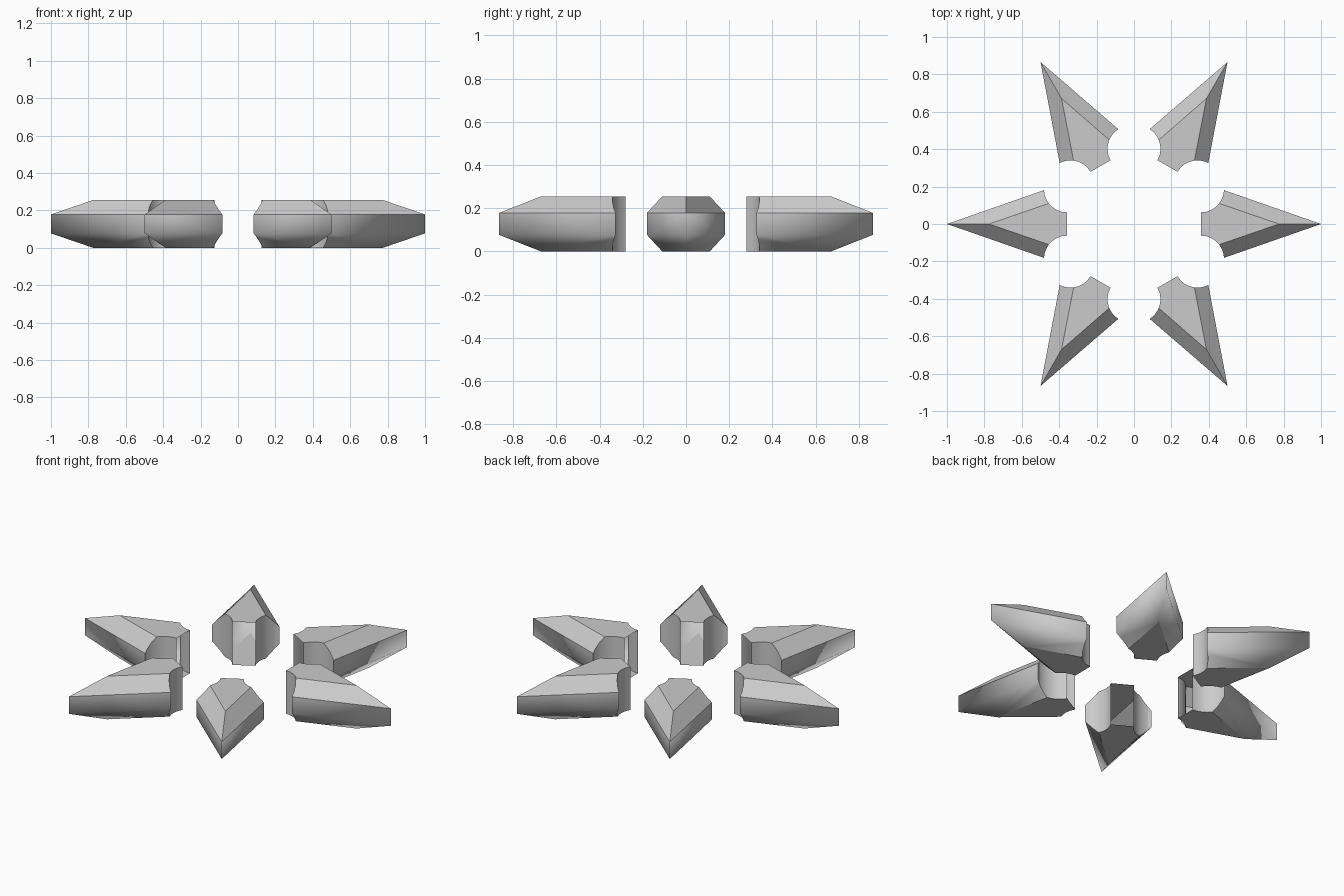
import bpy, bmesh
from math import cos, sin, pi

if "Cube" in bpy.data.objects:
    bpy.data.objects.remove(bpy.data.objects["Cube"])

H = 0.255            # total height
Z1, Z2 = 0.077, 0.178  # vertical wall band between the bevels
PLATE_Y = 0.11       # half width of the flat top and bottom
CX, CY, R = 0.358, 0.185, 0.123  # scallop circle at the inner end


def scallop():
    """Concave inner-end outline: (x, y, top z), outer corner to inner opening."""
    pts = []
    for y in (CY - 0.004, 0.16, 0.135, PLATE_Y):
        x = CX + (R * R - (CY - y) ** 2) ** 0.5
        pts.append((x, y, Z2 + (H - Z2) * (CY - 0.004 - y) / (CY - 0.004 - PLATE_Y)))
    for a in (50, 62, 76, 90):
        t = a * pi / 180
        pts.append((CX + R * cos(t), CY - R * sin(t), H))
    return pts


def spike_mesh():
    bm = bmesh.new()
    arc = scallop()
    tip_hi, tip_lo = bm.verts.new((1, 0, Z2)), bm.verts.new((1, 0, Z1))
    ridge_hi, ridge_lo = bm.verts.new((0.775, 0, H)), bm.verts.new((0.775, 0, 0))
    rims = {}
    for s in (1, -1):
        hi = [bm.verts.new((x, s * y, z)) for x, y, z in arc]
        lo = [bm.verts.new((x, s * y, 0 if z >= H - 1e-5 else Z1 * (H - z) / (H - Z2)))
              for x, y, z in arc]
        rims[s] = hi, lo
        bm.faces.new((tip_hi, tip_lo, lo[0], hi[0]))            # side wall
        bm.faces.new([tip_hi] + hi[:4] + [ridge_hi])            # top bevel
        bm.faces.new([tip_lo] + lo[:4] + [ridge_lo])            # bottom bevel
        for i in range(len(arc) - 1):                           # scalloped end
            bm.faces.new((hi[i], hi[i + 1], lo[i + 1], lo[i]))
    # flat top and bottom; the inner end stays open
    for k, ridge in ((0, ridge_hi), (1, ridge_lo)):
        bm.faces.new([ridge] + rims[1][k][3:] + rims[-1][k][3:][::-1])
    bmesh.ops.recalc_face_normals(bm, faces=bm.faces)
    bm.normal_update()
    # smooth shading over wall, lower bevel, nose and scallops only
    for f in bm.faces:
        f.smooth = True
    for e in bm.edges:
        a, b = (v.co for v in e.verts)
        low = abs(a.z - Z1) < 1e-4 and abs(b.z - Z1) < 1e-4
        nose = a.x > 0.99 and b.x > 0.99
        lower_nose = min(a.z, b.z) < 1e-4 and max(a.x, b.x) > 0.99
        flute = (a.xy - b.xy).length < 1e-4 and a.x < 0.478
        e.smooth = low or nose or lower_nose or flute
    # orientation check: the top plate must face up
    top = max(bm.faces, key=lambda f: f.calc_center_median().z)
    if top.normal.z < 0:
        bmesh.ops.reverse_faces(bm, faces=bm.faces)
    me = bpy.data.meshes.new("spike")
    bm.to_mesh(me)
    bm.free()
    return me


# ring of six spikes
mesh = spike_mesh()
for i in range(6):
    ob = bpy.data.objects.new(f"spike_{i + 1}", mesh)
    ob.rotation_euler.z = i * pi / 3
    bpy.context.collection.objects.link(ob)
